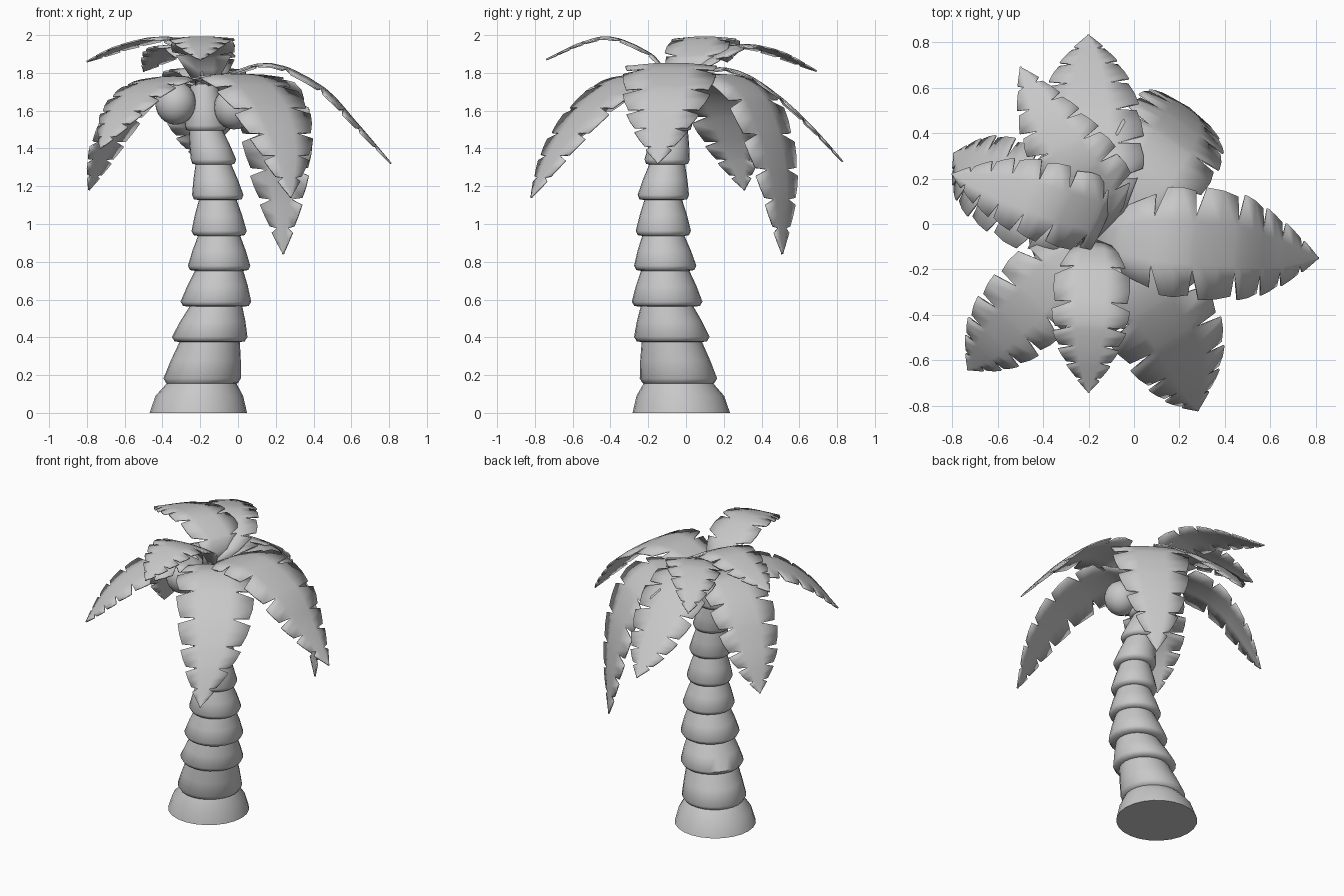
import bpy, bmesh, math
from mathutils import Vector

cube = bpy.data.objects.get("Cube")
if cube:
    bpy.data.objects.remove(cube)

grey = bpy.data.materials.new("plain_grey")
grey.use_nodes = True
colour = (0.58, 0.58, 0.58, 1)
grey.diffuse_color = colour
grey.node_tree.nodes["Principled BSDF"].inputs["Base Color"].default_value = colour


def finish(name, bm, angle):
    bmesh.ops.recalc_face_normals(bm, faces=bm.faces)
    mesh = bpy.data.meshes.new(name)
    bm.to_mesh(mesh)
    bm.free()
    mesh.materials.append(grey)
    obj = bpy.data.objects.new(name, mesh)
    bpy.context.collection.objects.link(obj)
    bpy.ops.object.select_all(action="DESELECT")
    obj.select_set(True)
    bpy.context.view_layer.objects.active = obj
    bpy.ops.object.shade_smooth_by_angle(angle=math.radians(angle))
    return obj


# Trunk: stacked flared cups along a bent axis
# x, y, lip height, lip radius, neck radius
cups = [(-.19, -.04, .155, .205, .16), (-.15, -.075, .375, .2, .14),
        (-.117, -.1, .562, .187, .128), (-.1, -.11, .752, .165, .112),
        (-.1, -.12, .937, .146, .1), (-.107, -.12, 1.127, .136, .095),
        (-.13, -.1, 1.315, .12, .09), (-.17, -.08, 1.495, .112, .07)]
SIDES = 24
rings = [(-.21, -.025, 0, .258), (-.205, -.03, .09, .232), (-.193, -.04, .155, .185)]
for i, (x, y, z, r, neck) in enumerate(cups):
    nx, ny, nz = cups[i + 1][:3] if i + 1 < len(cups) else (-.18, -.08, 1.74)
    rings += [(x, y, z + .004, r * .93), (x, y, z + .027, r),
              ((x + nx) / 2, (y + ny) / 2, (z + nz) / 2 + .015, r * .55 + neck * .45),
              (nx, ny, nz, neck)]
bm = bmesh.new()
loops = []
for x, y, z, r in rings:
    turns = [math.tau * k / SIDES for k in range(SIDES)]
    loops.append([bm.verts.new((x + r * math.cos(a), y + r * math.sin(a), z)) for a in turns])
for low, high in zip(loops, loops[1:]):
    for k in range(SIDES):
        n = (k + 1) % SIDES
        bm.faces.new((low[k], low[n], high[n], high[k]))
bm.faces.new(loops[0])
bm.faces.new(loops[-1])
finish("trunk", bm, 60)

# Coconuts under the crown
for name, centre in (("right_coconut", (-.33, -.14, 1.64)), ("left_coconut", (-.02, -.15, 1.615))):
    bm = bmesh.new()
    bmesh.ops.create_uvsphere(bm, u_segments=20, v_segments=12, radius=.108)
    bmesh.ops.scale(bm, vec=(1, 1, 1.06), verts=bm.verts)
    bmesh.ops.translate(bm, vec=centre, verts=bm.verts)
    finish(name, bm, 60)


def along(points, t):
    """Smooth curve through the points, t from 0 to 1."""
    pts = [Vector(p) for p in points]
    pts = [2 * pts[0] - pts[1]] + pts + [2 * pts[-1] - pts[-2]]
    s = min(max(t, 0), 1) * (len(pts) - 3)
    i = min(int(s), len(pts) - 4)
    f = s - i
    a, b, c, d = pts[i:i + 4]
    return .5 * (2 * b + (c - a) * f + (2 * a - 5 * b + 4 * c - d) * f ** 2
                 + (3 * b - a - 3 * c + d) * f ** 3)


def width_at(t):
    """Leaf outline: narrow stem, broad middle, pointed tip."""
    if t < .4:
        return .3 + .7 * math.sin(t / .4 * math.pi / 2)
    return max(1 - ((t - .4) / .6) ** 2.7, 0)


def leaf(name, points, half):
    # Lobe borders get closer towards the tip
    marks = [0, .28, .45, .6, .73, .83, .92, 1]
    rows = []
    for i, (a, b) in enumerate(zip(marks, marks[1:])):
        step = b - a
        if i == 0:
            rows += [(0, 1), (.14, 1), (.26, 1)]
        else:
            rows += [(a, .5), (a + .16 * step, 1.08), (a + .55 * step, 1.06), (a + .92 * step, 1)]
    rows.append((1, 1))
    bm = bmesh.new()
    heading = Vector(points[-1]) - Vector(points[0])
    side = Vector((heading.y, -heading.x, 0)).normalized()
    grid = []
    for t, reach in rows:
        p = along(points, t)
        tangent = (along(points, t + .02) - along(points, t - .02)).normalized()
        normal = side.cross(tangent).normalized()
        w = max(half * width_at(t), .004)
        line = []
        for s in (-reach, -.4, 0, .4, reach):
            # Outer edges sweep towards the tip and droop slightly
            sweep = tangent * (s * s * .03 * (1 - t) * min(t * 4, 1))
            line.append(bm.verts.new(p + side * w * s - normal * w * .06 * s * s + sweep))
        grid.append(line)
    for low, high in zip(grid, grid[1:]):
        for k in range(4):
            bm.faces.new((low[k], low[k + 1], high[k + 1], high[k]))
    obj = finish(name, bm, 35)
    solid = obj.modifiers.new("thickness", "SOLIDIFY")
    solid.thickness = .009
    solid.offset = 0


# Lower ring of drooping leaves
HUB = (-.17, -.07, 1.73)
leaf("left_leaf", [HUB, (0, -.07, 1.815), (.2, -.08, 1.845), (.45, -.1, 1.72),
                   (.62, -.13, 1.54), (.81, -.15, 1.32)], .23)
leaf("front_left_leaf", [HUB, (-.07, -.18, 1.79), (.05, -.33, 1.765), (.175, -.51, 1.62),
                         (.25, -.68, 1.4), (.28, -.82, 1.14)], .23)
leaf("back_left_leaf", [HUB, (.02, .14, 1.8), (.15, .33, 1.71), (.21, .44, 1.48),
                        (.23, .5, 1.18), (.24, .51, .84)], .225)
leaf("right_leaf", [HUB, (-.35, .03, 1.78), (-.55, .16, 1.66), (-.7, .25, 1.42),
                    (-.79, .31, 1.18)], .2)
leaf("back_leaf", [HUB, (-.17, .12, 1.82), (-.18, .3, 1.8), (-.19, .5, 1.67),
                   (-.2, .68, 1.5), (-.2, .83, 1.33)], .21)
leaf("front_right_leaf", [HUB, (-.32, -.2, 1.78), (-.48, -.37, 1.73), (-.62, -.52, 1.59),
                          (-.73, -.64, 1.4)], .185)

# Upper leaves that rise first and then arch outwards
leaf("upper_back_leaf", [HUB, (-.15, .09, 1.86), (-.25, .27, 1.945), (-.37, .45, 1.92),
                         (-.5, .69, 1.81)], .17)
leaf("upper_right_leaf", [HUB, (-.15, .02, 1.87), (-.36, .09, 1.985), (-.58, .16, 1.95),
                          (-.8, .22, 1.86)], .17)
leaf("upper_front_leaf", [HUB, (-.18, -.16, 1.88), (-.19, -.38, 1.985), (-.2, -.55, 1.96),
                          (-.2, -.74, 1.87)], .16)
